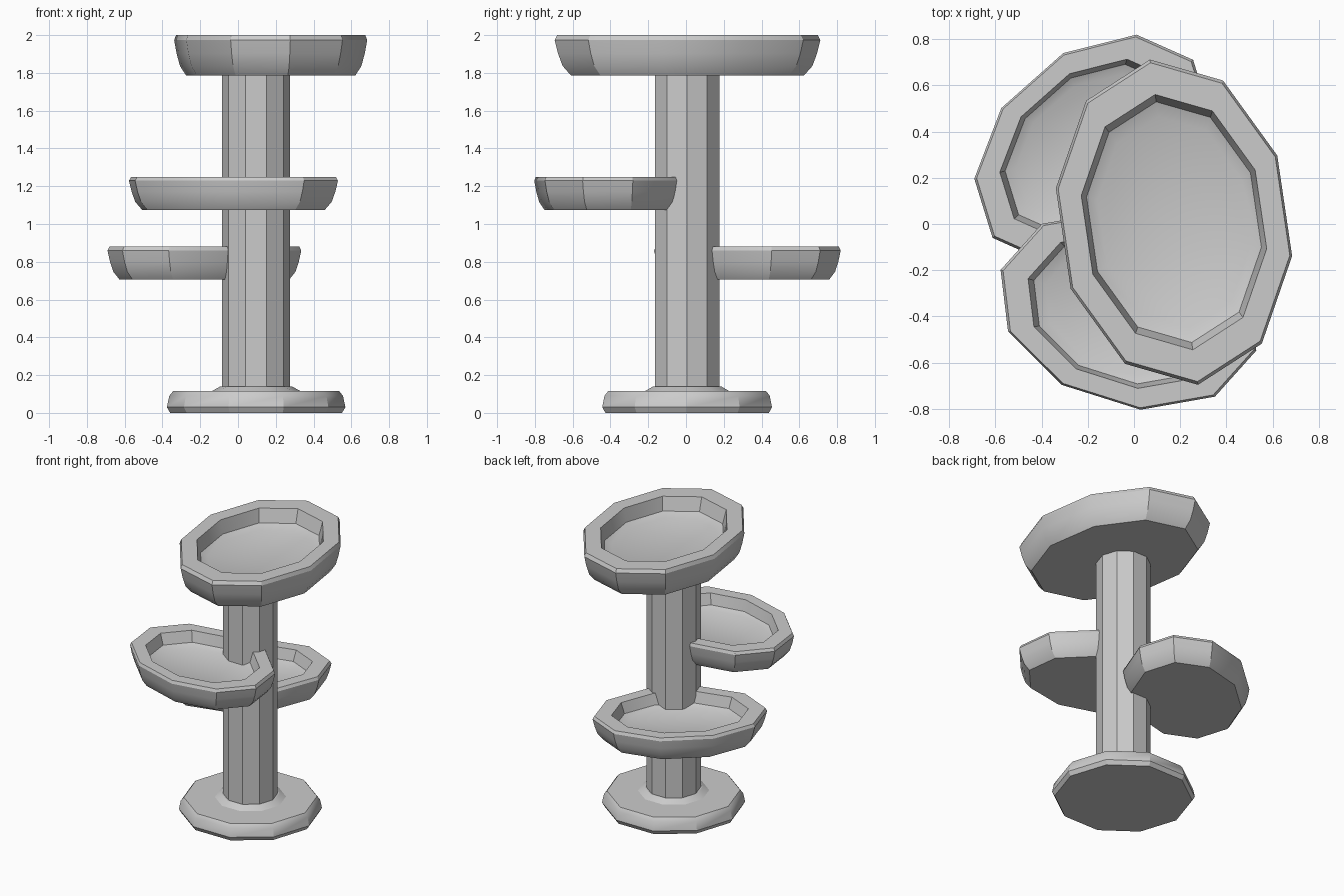
import bpy, bmesh
from math import cos, sin, pi, radians

if "Cube" in bpy.data.objects:
    bpy.data.objects.remove(bpy.data.objects["Cube"])

SIDES = 10


def lathe(name, profile, centre, rx=1.0, ry=1.0, turn=0.0):
    """Stack ten-sided rings (ratio, z), stretched to an oval and turned; cap both ends."""
    bm = bmesh.new()
    t = radians(turn)
    rings = []
    for r, z in profile:
        ring = []
        for k in range(SIDES):
            a = 2 * pi * k / SIDES
            x, y = rx * r * cos(a), ry * r * sin(a)
            ring.append(bm.verts.new((x * cos(t) - y * sin(t), x * sin(t) + y * cos(t), z)))
        rings.append(ring)
    for low, high in zip(rings, rings[1:]):
        for k in range(SIDES):
            j = (k + 1) % SIDES
            bm.faces.new((low[k], low[j], high[j], high[k]))
    bm.faces.new(rings[0][::-1])
    bm.faces.new(rings[-1])
    bmesh.ops.recalc_face_normals(bm, faces=bm.faces)
    mesh = bpy.data.meshes.new(name)
    bm.to_mesh(mesh)
    bm.free()
    ob = bpy.data.objects.new(name, mesh)
    ob.location = (centre[0], centre[1], 0)
    bpy.context.collection.objects.link(ob)
    bpy.ops.object.select_all(action='DESELECT')
    ob.select_set(True)
    bpy.context.view_layer.objects.active = ob
    bpy.ops.object.shade_smooth_by_angle(angle=radians(30))
    return ob


def dish(name, centre, long_r, short_r, turn, z0, z1):
    """Hollow oval tray; profile heights are fractions of the tray height."""
    shape = [(0.875, 0), (0.94, 0.24), (0.975, 0.55), (1.0, 0.88), (0.98, 1.0),
             (0.785, 1.0), (0.74, 0.56), (0.65, 0.45)]
    profile = [(r, z0 + h * (z1 - z0)) for r, h in shape]
    return lathe(name, profile, centre, long_r, short_r, turn)


POST = (0.096, 0.006)

# Foot with bevelled edge and small collar
lathe("base", [(0.455, 0), (0.4725, 0.03), (0.46, 0.09), (0.44, 0.115),
               (0.235, 0.115), (0.19, 0.14)], POST)

# Column
lathe("post", [(0.18, 0.10), (0.18, 1.80)], POST)

# Oval trays
dish("low_tray", (-0.178, 0.325), 0.58, 0.415, 41.6, 0.705, 0.88)
dish("middle_tray", (-0.024, -0.373), 0.58, 0.415, -17.5, 1.075, 1.25)
dish("top_tray", (0.173, 0.008), 0.711, 0.509, 98.4, 1.785, 2.0)
